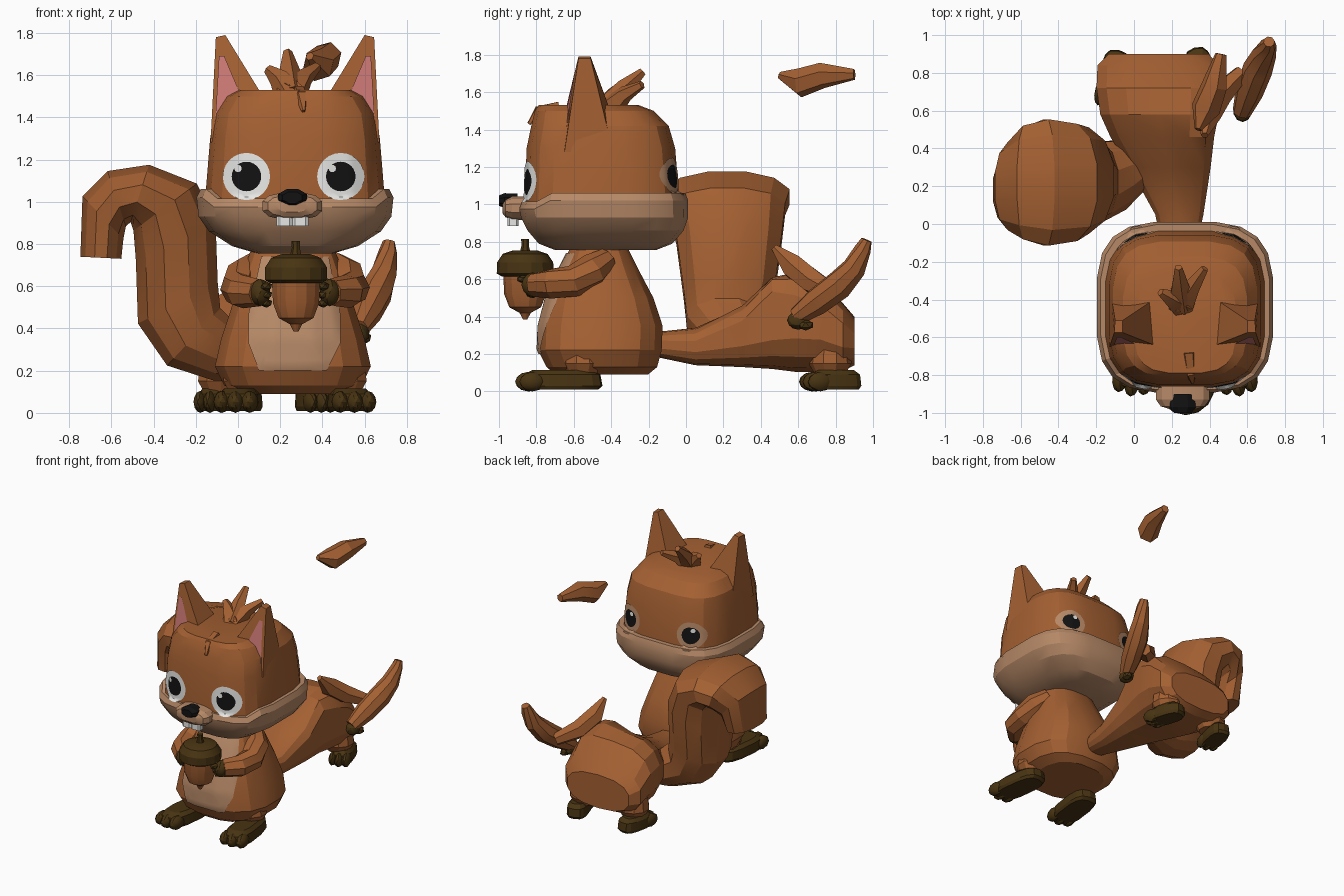
import bpy, bmesh, math
from mathutils import Vector
from mathutils.bvhtree import BVHTree

if "Cube" in bpy.data.objects:
    bpy.data.objects.remove(bpy.data.objects["Cube"])


def mat(name, r, g, b):
    m = bpy.data.materials.new(name)
    m.diffuse_color = (r, g, b, 1)
    m.use_nodes = True
    m.node_tree.nodes["Principled BSDF"].inputs["Base Color"].default_value = m.diffuse_color
    return m


FUR = mat("brown fur", 0.37, 0.117, 0.032)
CREAM = mat("cream fur", 0.47, 0.25, 0.135)
DARK = mat("dark brown", 0.065, 0.034, 0.006)
PINK = mat("ear pink", 0.60, 0.19, 0.175)
BLACK = mat("black", 0.006, 0.006, 0.006)
WHITE = mat("white", 0.85, 0.85, 0.83)
CX = 0.27                                   # middle line of the seated figure


def finish(name, bm, mats, angle=22):
    bmesh.ops.recalc_face_normals(bm, faces=bm.faces)
    me = bpy.data.meshes.new(name)
    bm.to_mesh(me)
    bm.free()
    ob = bpy.data.objects.new(name, me)
    bpy.context.collection.objects.link(ob)
    for m in mats:
        me.materials.append(m)
    bpy.ops.object.select_all(action='DESELECT')
    ob.select_set(True)
    bpy.context.view_layer.objects.active = ob
    bpy.ops.object.shade_smooth_by_angle(angle=math.radians(angle))
    return ob


def loft_bm(rings):
    bm = bmesh.new()
    vs = [[bm.verts.new(p) for p in r] for r in rings]
    n = len(vs[0])
    for a, b in zip(vs, vs[1:]):
        for i in range(n):
            bm.faces.new((a[i], a[(i + 1) % n], b[(i + 1) % n], b[i]))
    bm.faces.new(vs[0])
    bm.faces.new(vs[-1])
    return bm


def oval(c, u, v, n=16, e=2.0):
    """Superellipse ring around c spanned by half-axes u and v."""
    out = []
    for i in range(n):
        t = 2 * math.pi * (i + 0.5) / n
        p = [math.copysign(abs(k) ** (2 / e), k) for k in (math.cos(t), math.sin(t))]
        out.append(Vector(c) + Vector(u) * p[0] + Vector(v) * p[1])
    return out


def tube(name, pts, m, n=8):
    """Round limb through (x, y, z, radius) points."""
    ps = [Vector(p[:3]) for p in pts]
    rings = []
    for i, p in enumerate(ps):
        t = (ps[min(i + 1, len(ps) - 1)] - ps[max(i - 1, 0)]).normalized()
        u = t.cross(Vector((0.3, 0.1, 1))).normalized()
        r = pts[i][3]
        rings.append(oval(p, u * r, t.cross(u) * r, n))
    return finish(name, loft_bm(rings), [m])


def lathe(name, c, prof, m, n=14):
    return finish(name, loft_bm([oval((c[0], c[1], z), (r, 0, 0), (0, r, 0), n) for r, z in prof]), [m])


def ball(name, c, s, m, sub=2):
    bm = bmesh.new()
    bmesh.ops.create_icosphere(bm, subdivisions=sub, radius=1)
    for v in bm.verts:
        v.co = Vector([v.co[k] * s[k] + c[k] for k in range(3)])
    return finish(name, bm, [m])


def patch(name, host, c, outline, side, mats, split=2, off=0.007, steps=8):
    """Thin painted plate projected on host along y; the first material fills the rings inside split."""
    me = host.data
    tree = BVHTree.FromPolygons([v.co for v in me.vertices], [p.vertices[:] for p in me.polygons])

    def hit(x, z):
        p = tree.ray_cast(Vector((x, side * 3, z)), Vector((0, -side, 0)))[0]
        return Vector((x, (p.y if p else side * 0.2 - 0.43) + side * off, z))
    bm = bmesh.new()
    n = len(outline)
    mid = bm.verts.new(hit(*c))
    prev = None
    for k in range(1, steps + 1):
        f = k / steps
        ring = [bm.verts.new(hit(c[0] + (x - c[0]) * f, c[1] + (z - c[1]) * f)) for x, z in outline]
        for i in range(n):
            j = (i + 1) % n
            fc = bm.faces.new((prev[i], prev[j], ring[j], ring[i]) if prev else (mid, ring[i], ring[j]))
            fc.material_index = 0 if f <= split else 1
        prev = ring
    ob = finish(name, bm, mats, 40)
    if (sum(p.normal.y for p in ob.data.polygons) > 0) != (side > 0):
        ob.data.flip_normals()
    return ob


def circle(x, z, r, n=24):
    return [(x + r * math.cos(2 * math.pi * i / n), z + r * math.sin(2 * math.pi * i / n)) for i in range(n)]


def mx(p, s):
    """Mirror a point across the figure's middle when s is -1."""
    return (p[0] if s > 0 else 2 * CX - p[0],) + tuple(p[1:])


# Head: one loft, cream cheek band below, brown skull above
head_prof = [(.755, -.43, .18, .27), (.79, -.43, .30, .36), (.86, -.43, .41, .42), (.93, -.435, .46, .45),
             (1.02, -.44, .47, .455), (1.06, -.44, .45, .44), (1.06, -.45, .425, .415), (1.3, -.455, .405, .40),
             (1.42, -.46, .385, .37), (1.50, -.49, .33, .32), (1.53, -.52, .27, .27)]
rings = []
for z, cy, hx, hy in head_prof:
    ring = oval((CX, cy, z), (hx, 0, 0), (0, hy, 0), 20, 3.4)
    for p in ring:
        if 1 < z < 1.1 and p.y < -.78:
            p.z -= 0.045
    rings.append(ring)
bm = loft_bm(rings)
bm.faces.ensure_lookup_table()
for i, f in enumerate(bm.faces):
    f.material_index = 1 if i < 6 * 20 or f.calc_center_median().z < .8 else 0
head = finish("head", bm, [FUR, CREAM])

# Ears with pink fronts
for s in (1, -1):
    base = [(-.13, -.65, 1.28), (.13, -.65, 1.48), (.12, -.39, 1.46), (-.12, -.39, 1.28)]
    tip = [(-.105, -.575, 1.78), (-.06, -.575, 1.79), (-.06, -.51, 1.79), (-.10, -.51, 1.78)]
    ear = finish("ear", loft_bm([[mx(p, s) for p in base], [mx(p, s) for p in tip]]), [FUR])
    tri = [mx(p, s) for p in ((-.11, 1.34), (.02, 1.49), (-.065, 1.69), (-.09, 1.69))]
    patch("ear_inside", ear, mx((-.06, 1.5), s), tri, -1, [PINK], off=.006, steps=4)

# Eyes, and the second pair on the back of the head
for x in (.04, .487):
    patch("front_eye", head, (x, 1.12), circle(x, 1.12, .112), -1, [BLACK, WHITE], .63)
    patch("eye_glint", head, (x - .04, 1.158), circle(x - .04, 1.158, .018, 10), -1, [WHITE], off=.012, steps=2)
for x in (.01, .53):
    patch("back_eye", head, (x, 1.15), circle(x, 1.15, .10), 1, [BLACK, CREAM], .63)
    patch("back_glint", head, (x - .02, 1.19), circle(x - .02, 1.19, .016, 10), 1, [WHITE], off=.012, steps=2)

# Muzzle, nose, teeth
bm = loft_bm([oval((.258, y, .98), (w, 0, 0), (0, 0, h), 12, 2.6) for y, w, h in
              ((-.84, .145, .065), (-.93, .145, .065), (-.965, .12, .05), (-.98, .07, .03))])
finish("muzzle", bm, [CREAM])
bm = loft_bm([oval((.258, y, 1.02), (w, 0, 0), (0, 0, h), 8) for y, w, h in
              ((-.90, .065, .04), (-.97, .075, .043), (-1.0, .05, .03))])
for v in bm.verts:
    if v.co.z < 1.0:                        # nose narrows downwards
        v.co.x = .258 + (v.co.x - .258) * .55
finish("nose", bm, [BLACK])
for x in (.22, .295):
    bm = loft_bm([oval((x, -.925, z), (.04, 0, 0), (0, .03, 0), 8, 4) for z in (.885, .95)])
    finish("tooth", bm, [WHITE])

# Hair tufts
for tx, ty, tz, r in ((.235, -.23, 1.73, .05), (.375, -.235, 1.66, .045), (.14, -.36, 1.65, .05)):
    tube("hair_tuft", [(.25, -.42, 1.50, .08), ((.25 + tx) / 2, (ty - .42) / 2, (tz + 1.52) / 2, r),
                       (tx, ty, tz - .02, .022)], FUR, 5)
tube("forelock", [(.29, -.68, 1.52, .035), (.30, -.79, 1.50, .03), (.31, -.84, 1.43, .01)], FUR, 5)

# Seated body with cream belly
bx = .26
bm = loft_bm([oval((bx, cy, z), (hx, 0, 0), (0, hy, 0), 16, 2.6) for z, cy, hx, hy in
              ((.09, -.45, .25, .25), (.13, -.45, .33, .30), (.22, -.46, .375, .335), (.35, -.455, .345, .335),
               (.5, -.46, .295, .29), (.65, -.465, .25, .215), (.80, -.465, .19, .14))])
body = finish("body", bm, [FUR])
key = [(.10, .20), (.42, .20), (.485, .33), (.485, .47), (.43, .74), (.11, .74), (.05, .47), (.05, .33)]
edge = [(a[0] + (b[0] - a[0]) * t / 4, a[1] + (b[1] - a[1]) * t / 4)
        for a, b in zip(key, key[1:] + key[:1]) for t in range(4)]
patch("belly", body, (.265, .45), edge, -1, [CREAM], off=.009, steps=10)

# Arms and paws holding the acorn
for s in (1, -1):
    tube("arm", [mx(p, s) for p in ((.09, -.42, .71, .06), (.03, -.50, .65, .09), (-.0, -.60, .59, .085),
                                    (.02, -.72, .575, .08), (.10, -.81, .57, .065))], FUR)
    ball("paw", mx((.105, -.82, .57), s), (.05, .06, .065), DARK)
    for k in range(3):
        ball("finger", mx((.135, -.87 + .025 * k, .60 - .04 * k), s), (.03, .035, .022), DARK, 1)

# Acorn
A = (.275, -.86)
lathe("acorn_nut", A, [(.012, .385), (.03, .42), (.085, .45), (.112, .52), (.118, .64)], FUR)
lathe("acorn_cap", A, [(.125, .615), (.152, .63), (.15, .69), (.12, .735), (.07, .752)], DARK)
lathe("acorn_stem", A, [(.03, .74), (.02, .78), (.022, .815)], DARK, 7)


# Feet: flat sole with rounded toes
def foot(name, x, y, length, width, ang):
    rings = []
    for z, k in ((.01, .9), (.03, 1), (.09, .95), (.115, .7)):
        rings.append(oval((0, 0, z), (width / 2 * k, 0, 0), (0, length / 2 * k, 0), 14, 3))
    bm = loft_bm(rings)
    for k in (-1, 0, 1):
        g = bmesh.ops.create_icosphere(bm, subdivisions=2, radius=1)
        for v in g["verts"]:
            v.co = Vector((v.co.x * width * .2 + k * width * .33, v.co.y * .07 - length * .41 + abs(k) * .015,
                           v.co.z * .052 + .052))
    c, s = math.cos(ang), math.sin(ang)
    for v in bm.verts:
        px, py = v.co.x, v.co.y
        v.co.x, v.co.y = x + px * c - py * s, y + px * s + py * c
    finish(name, bm, [DARK])


foot("front_foot", .01, -.665, .44, .20, -.12)
foot("front_foot", .53, -.665, .44, .20, .12)
foot("rear_foot", -.11, .785, .28, .15, -.2)
foot("rear_foot", .36, .80, .28, .15, .3)
for x, y in ((.04, -.55), (.50, -.55), (-.08, .76), (.33, .77)):
    lathe("leg", (x, y), [(.08, .09), (.115, .15), (.10, .27)], FUR, 10)

# Lying rear body, narrow at the front, wide at the back, highest on its right side
rings = []
for y, cx, cz, hx, hz, lift in ((-.14, .24, .25, .09, .07, 0), (.05, .24, .24, .13, .10, 0),
                                (.3, .19, .29, .22, .16, .04), (.46, .15, .34, .28, .22, .13),
                                (.58, .135, .36, .32, .255, .08), (.72, .13, .35, .335, .245, .04),
                                (.84, .13, .29, .33, .18, .02), (.90, .13, .27, .27, .13, 0)):
    ring = oval((cx, y, cz), (hx, 0, 0), (0, 0, hz), 14, 2.5)
    for p in ring:
        if p.z > cz and p.x > cx:
            p.z += lift * (p.x - cx) / hx
    rings.append(ring)
finish("rear_body", loft_bm(rings), [FUR])

# Rear arm: thin upper part, forearm, paw, and the loose piece above
tube("rear_upper_arm", [(.375, .47, .77, .02), (.39, .57, .67, .07), (.45, .68, .585, .07), (.57, .80, .52, .045)], FUR, 6)
tube("rear_forearm", [(.57, .59, .40, .05), (.61, .70, .48, .075), (.655, .82, .57, .08), (.69, .90, .66, .065),
                      (.71, .945, .76, .045), (.715, .965, .81, .03)], FUR)
ball("rear_paw", (.575, .60, .38), (.05, .06, .05), DARK)
ball("rear_paw_thumb", (.60, .64, .355), (.035, .045, .03), DARK, 1)
tube("loose_piece", [(.34, .50, 1.69, .02), (.38, .61, 1.65, .08), (.425, .73, 1.69, .07), (.46, .90, 1.695, .03)], FUR, 6)

# Curled tail: inner (x, z), outer (x, z), y centre, y half width
tail = [(.05, .15, .10, .35, .32, .12), (-.12, .15, .0, .42, .26, .19), (-.34, .22, -.08, .50, .22, .22),
        (-.48, .42, -.09, .62, .23, .25), (-.49, .72, -.10, .90, .23, .29), (-.50, .86, -.19, 1.09, .22, .32),
        (-.51, .90, -.42, 1.18, .22, .345), (-.53, .88, -.62, 1.15, .22, .31), (-.54, .82, -.74, 1.03, .2, .24),
        (-.55, .73, -.75, .74, .18, .20)]
rings = []
for ix, iz, ox, oz, cy, hw in tail:
    rings.append(oval(((ix + ox) / 2, cy, (iz + oz) / 2), ((ox - ix) / 2, 0, (oz - iz) / 2), (0, hw, 0), 12, 2.2))
finish("tail", loft_bm(rings), [FUR])
